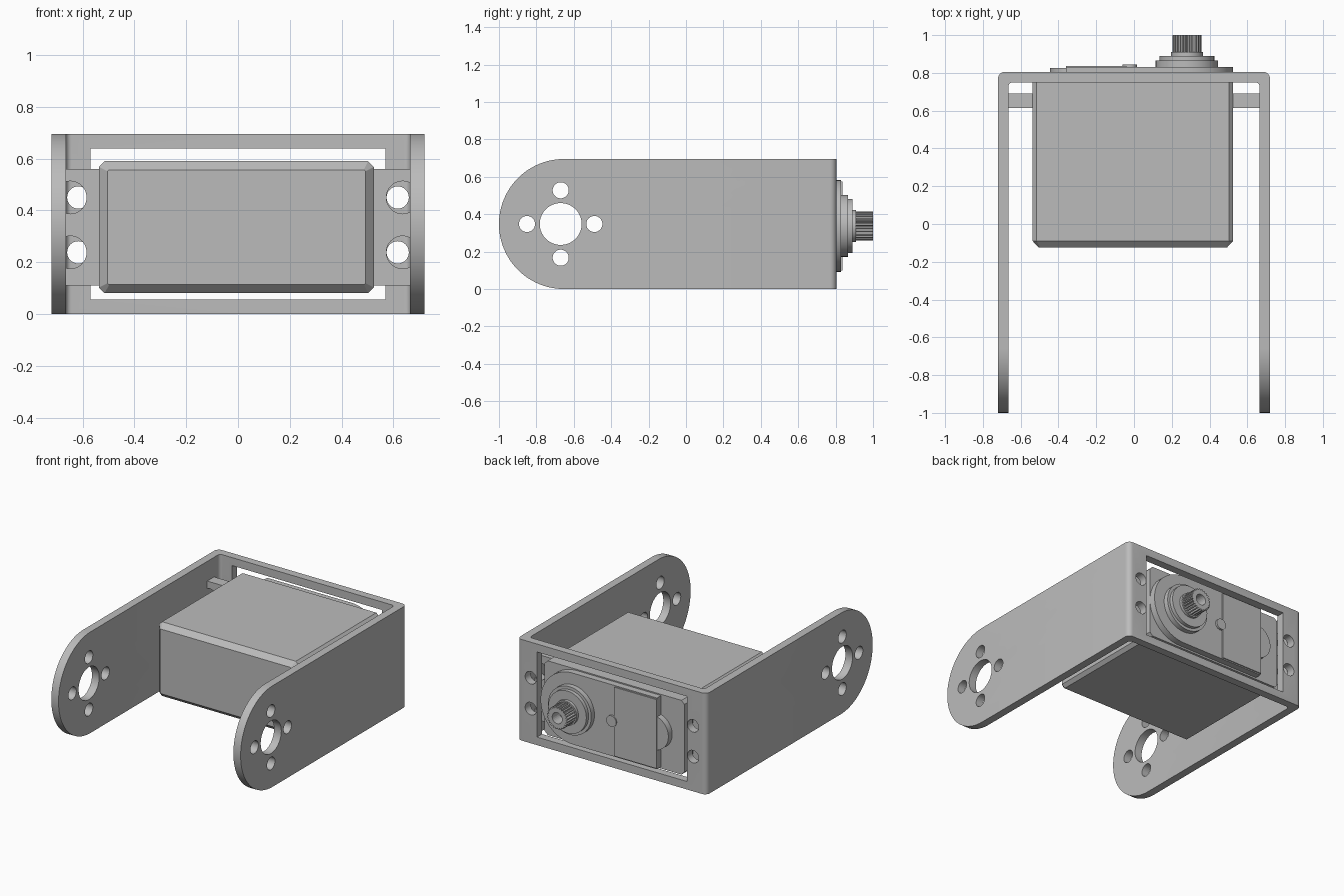
import bpy
import bmesh
from math import pi, cos, sin, radians

cube = bpy.data.objects.get("Cube")
if cube:
    bpy.data.objects.remove(cube, do_unlink=True)

# One grey material for everything
grey = bpy.data.materials.new("plain grey")
grey.use_nodes = True
COLOUR = (0.5, 0.5, 0.5, 1)
grey.diffuse_color = COLOUR
for node in grey.node_tree.nodes:
    if node.type == 'BSDF_PRINCIPLED':
        node.inputs["Base Color"].default_value = COLOUR

PLACE = {
    'x': lambda a, b, d: (d, a, b),
    'y': lambda a, b, d: (a, d, b),
    'z': lambda a, b, d: (a, b, d),
}


def loft(name, axis, rings):
    """Solid through (depth, loop) rings along an axis."""
    bm = bmesh.new()
    rows = [[bm.verts.new(PLACE[axis](a, b, d)) for a, b in loop] for d, loop in rings]
    n = len(rows[0])
    for low, high in zip(rows, rows[1:]):
        for i in range(n):
            j = (i + 1) % n
            bm.faces.new((low[i], low[j], high[j], high[i]))
    bm.faces.new(rows[0])
    bm.faces.new(rows[-1])
    bmesh.ops.recalc_face_normals(bm, faces=bm.faces[:])
    mesh = bpy.data.meshes.new(name)
    bm.to_mesh(mesh)
    bm.free()
    mesh.materials.append(grey)
    obj = bpy.data.objects.new(name, mesh)
    bpy.context.collection.objects.link(obj)
    return obj


def prism(name, axis, loop, lo, hi):
    return loft(name, axis, [(lo, loop), (hi, loop)])


def arc(a, b, r, start=0, end=2 * pi, steps=32):
    return [(a + r * cos(start + (end - start) * i / steps),
             b + r * sin(start + (end - start) * i / steps)) for i in range(steps + 1)]


def circle(a, b, r, steps=40):
    return arc(a, b, r, steps=steps)[:-1]


def rect(a0, a1, b0, b1, r=0, steps=6):
    """Rectangle with rounded corners; one step gives a chamfer."""
    if r == 0:
        return [(a0, b0), (a1, b0), (a1, b1), (a0, b1)]
    corners = [(a1 - r, b1 - r), (a0 + r, b1 - r), (a0 + r, b0 + r), (a1 - r, b0 + r)]
    return [p for k, (a, b) in enumerate(corners)
            for p in arc(a, b, r, k * pi / 2, (k + 1) * pi / 2, steps)]


def combine(obj, cutter, operation='DIFFERENCE'):
    mod = obj.modifiers.new("cut", 'BOOLEAN')
    mod.operation = operation
    mod.solver = 'EXACT'
    mod.object = cutter
    bpy.ops.object.select_all(action='DESELECT')
    bpy.context.view_layer.objects.active = obj
    obj.select_set(True)
    bpy.ops.object.modifier_apply(modifier=mod.name)
    bpy.data.objects.remove(cutter, do_unlink=True)


# U bracket: bent strip with rounded arm ends
HEIGHT = 0.695
R = HEIGHT / 2
bracket = prism("bracket", 'z', rect(-0.72, 0.72, -1.3, 0.805, 0.035), -0.1, 0.8)
combine(bracket, prism("inside", 'z', rect(-0.665, 0.665, -1.6, 0.75, 0.022), -0.3, 1))
side = arc(R - 1, R, R, pi / 2, 3 * pi / 2, 48) + [(1, 0), (1, HEIGHT)]
combine(bracket, prism("side_shape", 'x', side, -1, 1), 'INTERSECT')

# Pivot hole with four small holes around it, through both arms
PIVOT = -0.67
holes = [(PIVOT, R, 0.112)]
holes += [(PIVOT + 0.18 * cos(k * pi / 2), R + 0.18 * sin(k * pi / 2), 0.043) for k in range(4)]
for y, z, r in holes:
    combine(bracket, prism("arm_hole", 'x', circle(y, z, r), -1, 1))

# Window and mounting holes in the back plate
combine(bracket, prism("window", 'y', rect(-0.57, 0.57, 0.055, 0.64), 0.7, 0.9))
HOLE_HEIGHTS = (0.238, 0.45)
for x in (-0.617, 0.617):
    for z in HOLE_HEIGHTS:
        combine(bracket, prism("plate_hole", 'y', circle(x, z, 0.043, 32), 0.7, 0.9))

# Motor body with chamfered front
MID = -0.006
X0, X1, Z0, Z1, C = MID - 0.531, MID + 0.531, 0.08, 0.59, 0.033
full = rect(X0, X1, Z0, Z1, 0.022, 1)
front = rect(X0 + C, X1 - C, Z0 + C, Z1 - C, 0.006, 1)
body = loft("motor_body", 'y', [(-0.125, front), (-0.09, full), (0.785, full)])

# Mounting flange with open screw slots
flange = prism("mounting_flange", 'y', rect(-0.668, 0.668, 0.11, 0.56), 0.615, 0.69)
for x in (MID - 0.642, MID + 0.642):
    for z in HOLE_HEIGHTS:
        combine(flange, prism("slot", 'y', circle(x, z, 0.063), 0.5, 0.74))

# Gear cover: round around the shaft, straight at the other end
SX, SZ = 0.28, 0.337
cover_loop = arc(SX, SZ, 0.245, -pi / 2, pi / 2, 40) + [(-0.36, SZ + 0.245), (-0.36, SZ - 0.245)]
cover = prism("gear_cover", 'y', cover_loop, 0.78, 0.83)
panel = prism("cover_panel", 'y', rect(-0.36, -0.04, 0.1, 0.574), 0.82, 0.837)
button = prism("cover_button", 'y', circle(-0.022, SZ, 0.038, 24), 0.82, 0.844)
end_disc = prism("end_disc", 'y', circle(-0.325, SZ, 0.12), 0.78, 0.827)

# Stepped boss and splined output shaft
boss = [prism("boss_step", 'y', circle(SX, SZ, r, 48), lo, hi)
        for r, lo, hi in ((0.165, 0.82, 0.865), (0.145, 0.86, 0.89), (0.085, 0.88, 0.91))]
TEETH = 24
spline = [(SX + r * cos(t), SZ + r * sin(t))
          for k in range(TEETH)
          for r, offset in ((0.066, 0), (0.077, 0.3), (0.077, 0.7), (0.066, 0.99))
          for t in [(k + offset) * 2 * pi / TEETH]]
shaft = prism("output_shaft", 'y', spline, 0.9, 1)
combine(shaft, prism("bore", 'y', circle(SX, SZ, 0.038, 24), 0.92, 1.1))

# Smooth the round parts, keeping edges sharp
bpy.ops.object.select_all(action='DESELECT')
for obj in [bracket, flange, cover, button, end_disc] + boss:
    obj.select_set(True)
bpy.context.view_layer.objects.active = bracket
bpy.ops.object.shade_smooth_by_angle(angle=radians(30))
